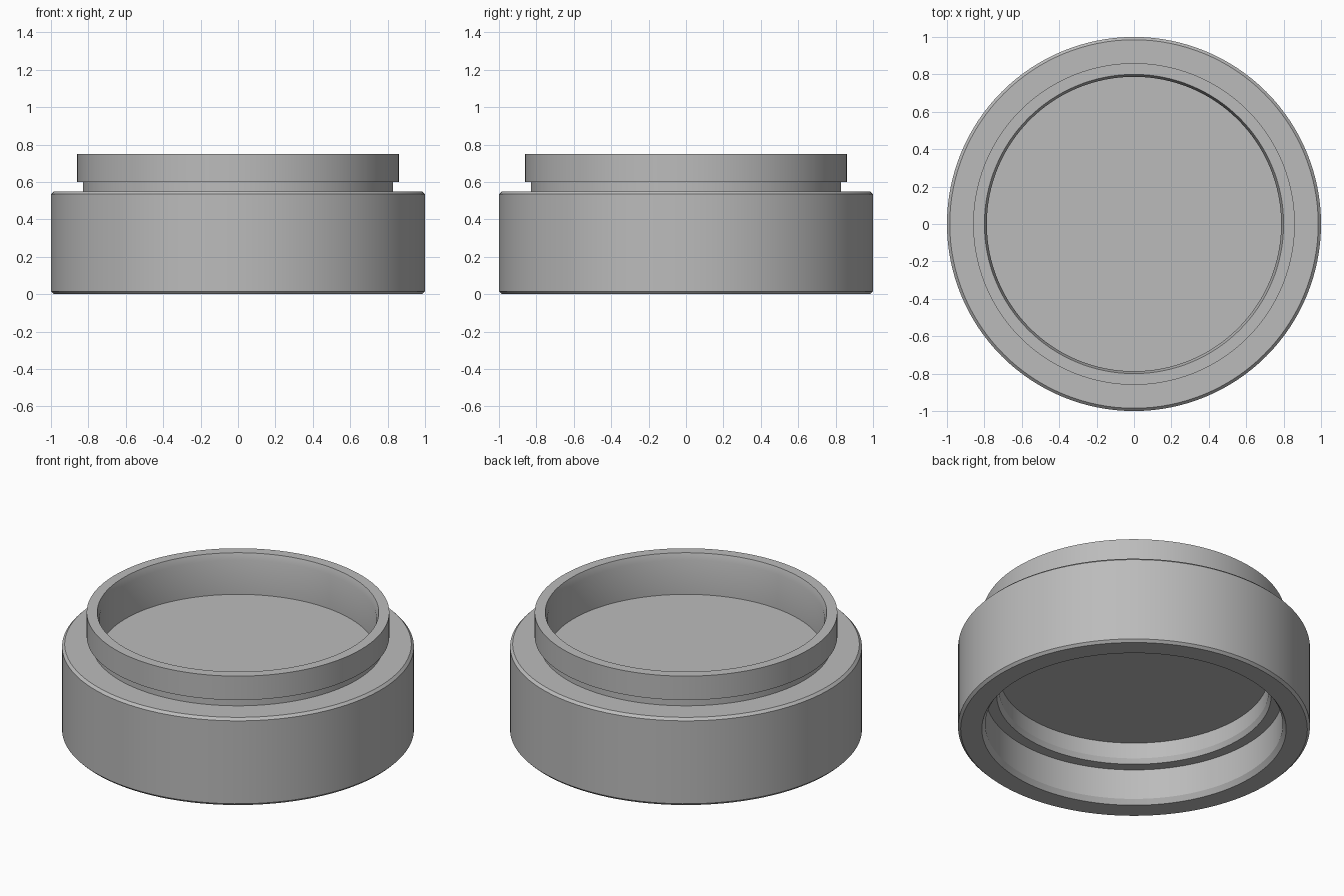
import bpy
import math

SEGMENTS = 128

# Remove the default cube
default = bpy.data.objects.get("Cube")
if default:
    bpy.data.objects.remove(default, do_unlink=True)

# Single grey material
grey = bpy.data.materials.new("plain grey")
grey.use_nodes = True
colour = (0.5, 0.5, 0.5, 1.0)
grey.diffuse_color = colour
grey.node_tree.nodes["Principled BSDF"].inputs["Base Color"].default_value = colour


def lathe(name, profile):
    """Revolve an (r, z) profile, closed with a disc at each end."""
    verts, faces = [], []
    for r, z in profile:
        for i in range(SEGMENTS):
            a = math.tau * i / SEGMENTS
            verts.append((r * math.cos(a), r * math.sin(a), z))
    for k in range(len(profile) - 1):
        low, high = k * SEGMENTS, (k + 1) * SEGMENTS
        for i in range(SEGMENTS):
            j = (i + 1) % SEGMENTS
            faces.append((low + i, low + j, high + j, high + i))
    faces.append(tuple(reversed(range(SEGMENTS))))
    faces.append(tuple(range(len(verts) - SEGMENTS, len(verts))))
    mesh = bpy.data.meshes.new(name)
    mesh.from_pydata(verts, [], faces)
    mesh.materials.append(grey)
    obj = bpy.data.objects.new(name, mesh)
    bpy.context.collection.objects.link(obj)
    return obj


# Underside recess, outer barrel, relief groove, collar and upper recess
ring_body = lathe("ring_body", [
    (0.765, 0.35), (0.765, 0.25), (0.78, 0.22), (0.845, 0.22),
    (0.845, 0.03), (0.865, 0.0), (0.985, 0.0), (1.0, 0.015),
    (1.0, 0.535), (0.985, 0.55), (0.83, 0.55), (0.83, 0.60),
    (0.86, 0.60), (0.86, 0.75), (0.80, 0.75), (0.787, 0.71),
    (0.787, 0.495),
])

# Small locating notch in the inner ledge
bpy.ops.mesh.primitive_cube_add(size=1, location=(0.76, -0.04, 0.24))
cutter = bpy.context.object
cutter.name = "notch_cutter"
cutter.scale = (0.12, 0.06, 0.1)
cutter.data.materials.append(grey)
cutter.hide_render = True
cutter.hide_set(True)
cut = ring_body.modifiers.new("notch", 'BOOLEAN')
cut.operation = 'DIFFERENCE'
cut.object = cutter
cut.solver = 'EXACT'

# Apply the cut, drop the cutter and shade smooth
bpy.ops.object.select_all(action='DESELECT')
bpy.context.view_layer.objects.active = ring_body
ring_body.select_set(True)
bpy.ops.object.modifier_apply(modifier="notch")
bpy.data.objects.remove(cutter, do_unlink=True)
bpy.ops.object.shade_smooth_by_angle(angle=math.radians(20))
